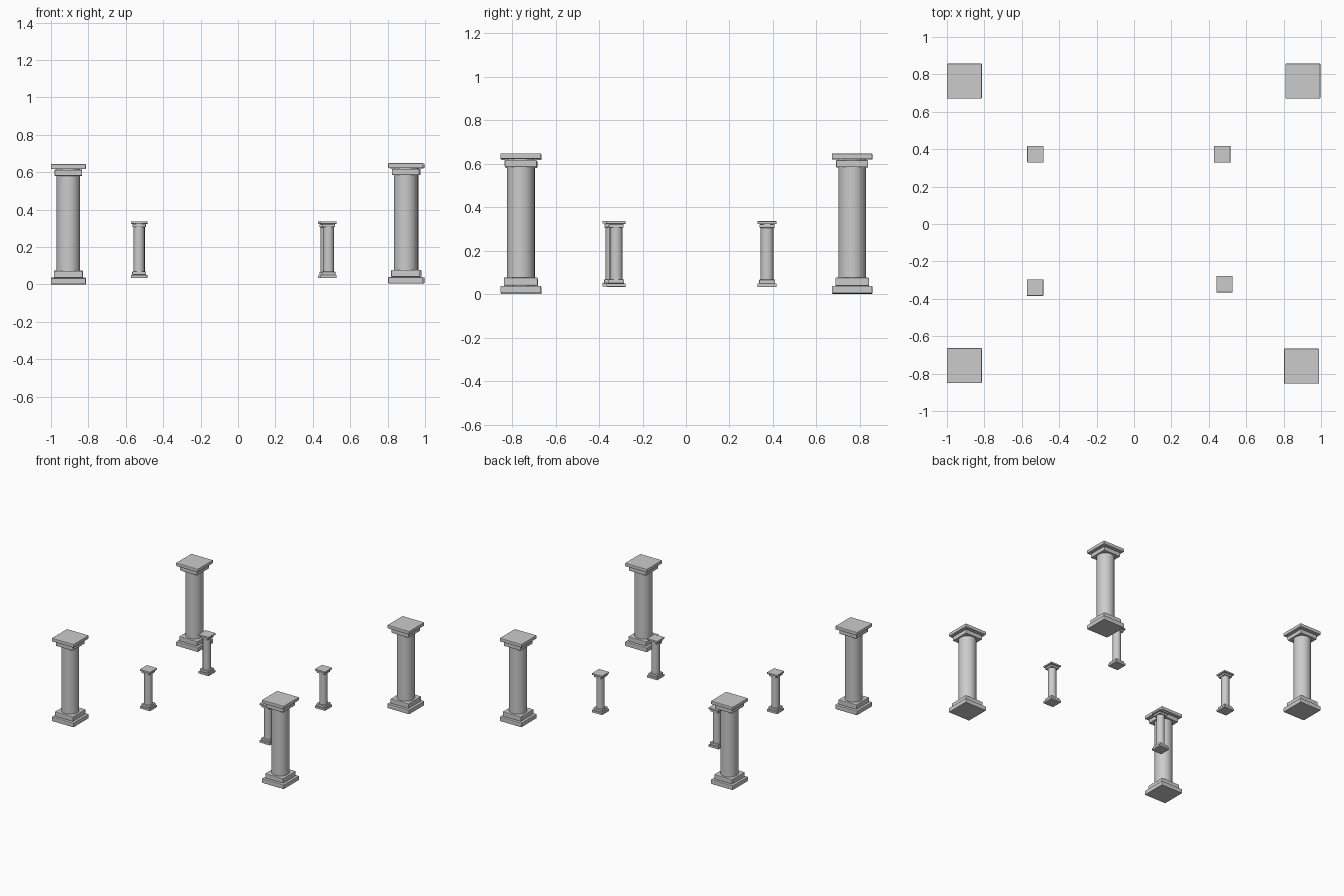
import bpy

if "Cube" in bpy.data.objects:
    bpy.data.objects.remove(bpy.data.objects["Cube"])

# Section sizes for a full-size pillar: name, width, bottom, top
BLOCKS = [
    ("plinth", 0.187, 0.000, 0.034),
    ("base_block", 0.155, 0.035, 0.072),
    ("capital_block", 0.147, 0.580, 0.613),
    ("capital_slab", 0.187, 0.617, 0.643),
]
SHAFT_RADIUS = 0.063


def block(name, x, y, width, z0, z1, bevel):
    bpy.ops.mesh.primitive_cube_add(size=1, location=(x, y, (z0 + z1) / 2))
    ob = bpy.context.object
    ob.name = name
    ob.scale = (width, width, z1 - z0)
    bpy.ops.object.transform_apply(location=False, rotation=False, scale=True)
    mod = ob.modifiers.new("soft_edges", "BEVEL")
    mod.width = bevel
    mod.segments = 2
    return ob


def pillar(name, x, y, z, s):
    for part, width, z0, z1 in BLOCKS:
        block(f"{name}_{part}", x, y, width * s, z + z0 * s, z + z1 * s, 0.004 * s)
    # Round shaft runs from inside the plinth to inside the top slab
    z0, z1 = z + 0.02 * s, z + 0.63 * s
    bpy.ops.mesh.primitive_cylinder_add(
        vertices=32, radius=SHAFT_RADIUS * s, depth=z1 - z0,
        location=(x, y, (z0 + z1) / 2))
    bpy.context.object.name = f"{name}_shaft"
    bpy.ops.object.shade_smooth_by_angle()


# Four large outer pillars
for name, x, y, z in [
    ("front_left_pillar", -0.907, -0.757, 0.000),
    ("front_right_pillar", 0.896, -0.760, 0.005),
    ("back_left_pillar", -0.907, 0.764, 0.002),
    ("back_right_pillar", 0.903, 0.764, 0.004),
]:
    pillar(name, x, y, z, 1.0)

# Four small inner pillars, raised slightly
for name, x, y, z in [
    ("front_left_small_pillar", -0.529, -0.340, 0.035),
    ("front_right_small_pillar", 0.484, -0.321, 0.034),
    ("back_left_small_pillar", -0.527, 0.373, 0.034),
    ("back_right_small_pillar", 0.471, 0.373, 0.033),
]:
    pillar(name, x, y, z, 0.47)
